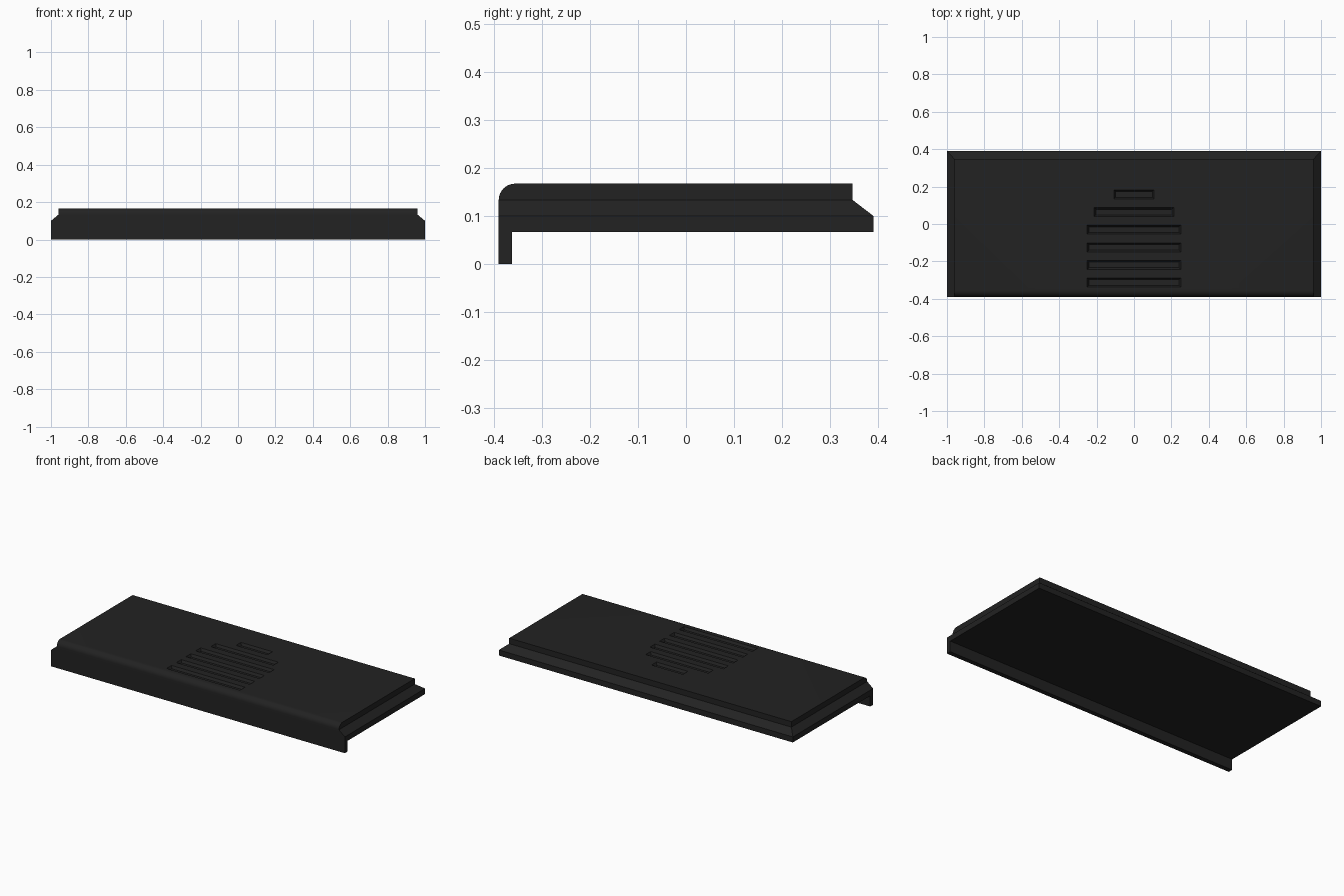
import bpy, bmesh, math

if "Cube" in bpy.data.objects:
    bpy.data.objects.remove(bpy.data.objects["Cube"])

black = bpy.data.materials.new("matte_black")
black.diffuse_color = (0.016, 0.016, 0.016, 1)
black.use_nodes = True
black.node_tree.nodes["Principled BSDF"].inputs["Base Color"].default_value = black.diffuse_color


def loft(name, levels, top=True):
    """Stack rectangles (half_x, y0, y1, z) into a solid."""
    bm = bmesh.new()
    rings = [[bm.verts.new(p) for p in ((-hx, y0, z), (hx, y0, z), (hx, y1, z), (-hx, y1, z))]
             for hx, y0, y1, z in levels]
    for a, b in zip(rings, rings[1:]):
        for i in range(4):
            j = (i + 1) % 4
            bm.faces.new((a[i], a[j], b[j], b[i]))
    bm.faces.new(rings[0][::-1])
    if top:
        bm.faces.new(rings[-1])
    bm.normal_update()
    me = bpy.data.meshes.new(name)
    bm.to_mesh(me)
    bm.free()
    me.materials.append(black)
    ob = bpy.data.objects.new(name, me)
    bpy.context.collection.objects.link(ob)
    return ob


# Cover plate: chamfered sides and back, rounded front top edge
R, STEPS = 0.034, 8
levels = [(1, -0.39, 0.39, 0.066), (1, -0.39, 0.39, 0.1)]
for i in range(STEPS + 1):
    a = math.pi / 2 * i / STEPS
    levels.append((0.96, -0.39 + R * (1 - math.cos(a)), 0.347, 0.133 + R * math.sin(a)))
cover = loft("cover_plate", levels)

# Grip slots: shallow recesses with sloped walls
for n, half in enumerate((0.25, 0.25, 0.25, 0.25, 0.213, 0.107)):
    y = -0.313 + n * 0.0942
    w, s = 0.024, 0.009
    cutter = loft("slot_cutter_%d" % n, [
        (half - s, y - w + s, y + w - s, 0.152),
        (half, y - w, y + w, 0.167),
        (half, y - w, y + w, 0.2)])
    cutter.hide_render = True
    cutter.hide_set(True)
    mod = cover.modifiers.new("slot_%d" % n, "BOOLEAN")
    mod.operation = "DIFFERENCE"
    mod.solver = "EXACT"
    mod.object = cutter

# Front lip hanging below the plate
lip = loft("front_lip", [(1, -0.39, -0.362, 0), (1, -0.39, -0.362, 0.066)], top=False)

for ob in (cover, lip):
    bpy.ops.object.select_all(action="DESELECT")
    ob.select_set(True)
    bpy.context.view_layer.objects.active = ob
    bpy.ops.object.shade_smooth_by_angle(angle=math.radians(30))
